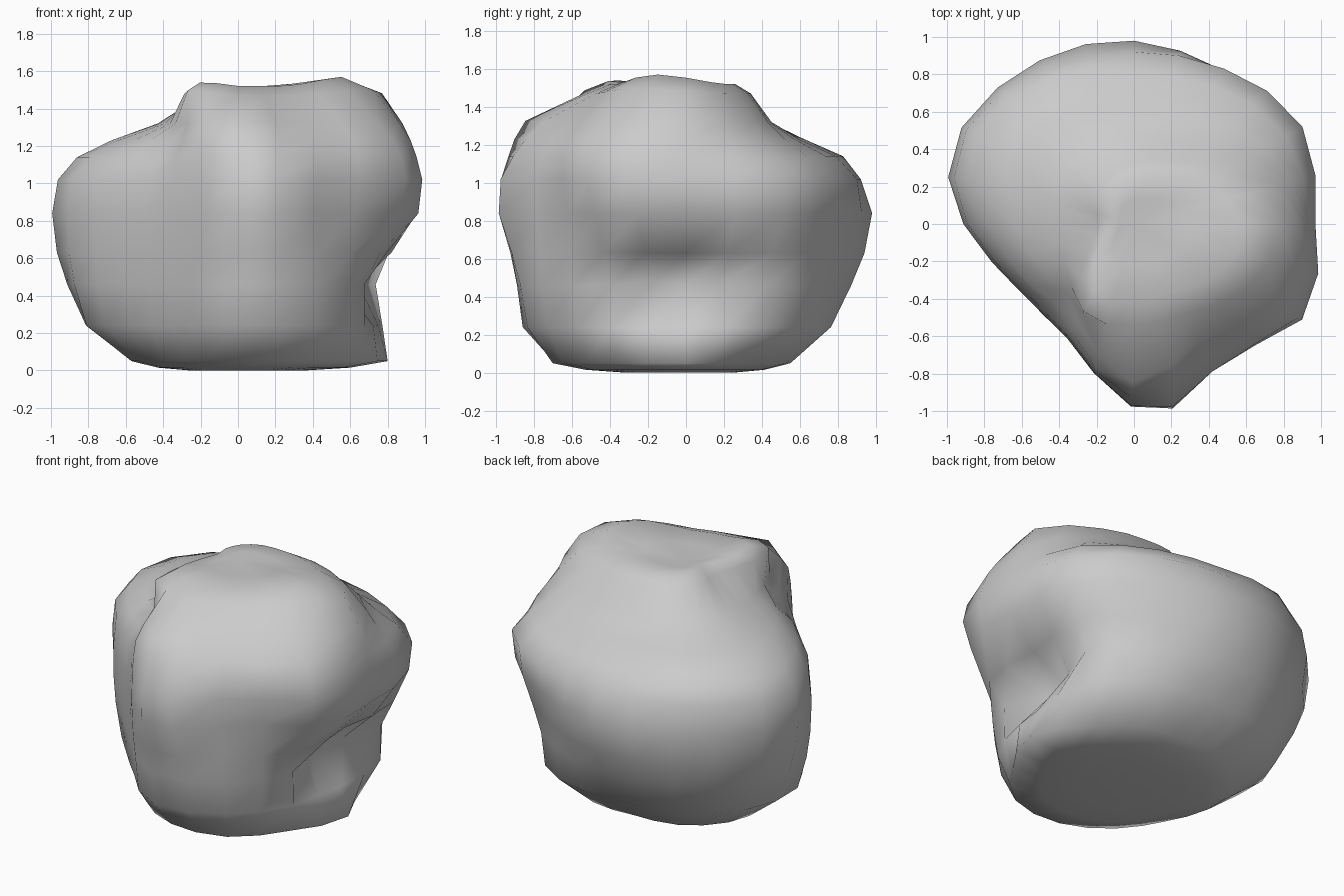
import bpy, bmesh, math
from mathutils import Vector

cube = bpy.data.objects.get("Cube")
if cube:
    bpy.data.objects.remove(cube, do_unlink=True)

# Stone colour
stone = bpy.data.materials.new("stone grey")
stone.use_nodes = True
colour = (0.6, 0.6, 0.6, 1)
stone.diffuse_color = colour
stone.node_tree.nodes["Principled BSDF"].inputs["Base Color"].default_value = colour

# Horizontal outlines: height, then radius in hundredths every thirty degrees from +x
sections = {
    0.05: (80, 66, 61, 54, 58, 60, 57, 54, 60, 69, 75, 73),
    0.24: (75, 85, 83, 76, 81, 85, 81, 67, 68, 86, 84, 78),
    0.46: (52, 85, 86, 87, 92, 96, 87, 69, 70, 89, 88, 79),
    0.63: (78, 93, 90, 94, 98, 101, 88, 71, 71, 92, 91, 90),
    0.84: (96, 102, 95, 98, 101, 103, 88, 71, 71, 94, 92, 103),
    1.02: (97, 104, 96, 92, 97, 101, 87, 69, 70, 94, 91, 106),
    1.14: (94, 94, 85, 81, 91, 93, 79, 64, 69, 92, 87, 102),
    1.23: (92, 82, 66, 60, 70, 74, 64, 54, 66, 90, 81, 96),
    1.32: (88, 72, 51, 45, 46, 47, 42, 42, 58, 84, 71, 87),
    1.47: (77, 55, 39, 33, 28, 23, 19, 28, 52, 54, 55, 69),
}

# Local pushes: place, reach, movement
pushes = [
    ((0.55, -0.15, 1.53), 0.40, (0.0, 0.0, 0.05)),      # high corner of the top
    ((-0.95, 0.25, 0.82), 0.55, (-0.06, 0.0, 0.0)),     # left shoulder
    ((0.22, -0.90, 0.92), 0.42, (-0.04, -0.09, 0.0)),   # front nose
    ((0.68, -0.68, 0.85), 0.50, (-0.07, 0.07, 0.0)),    # hollow beside the nose
    ((0.62, -0.16, 0.46), 0.30, (-0.08, 0.0, 0.02)),    # undercut on the left side
    ((-0.38, -0.48, 1.22), 0.22, (0.06, 0.07, -0.02)),  # gully beside the top
    ((-0.22, -0.44, 1.50), 0.25, (-0.01, -0.02, 0.03)), # horn at the top's edge
    ((-0.10, -0.83, 1.30), 0.16, (-0.02, -0.02, 0.02)), # small front knob
]


def refine(outline):
    """Double a closed outline with smooth in-between values."""
    n = len(outline)
    result = []
    for i in range(n):
        a, b, c, d = (outline[(i + k) % n] / 100 for k in (-1, 0, 1, 2))
        result += [b, (9 * (b + c) - a - d) / 16]
    return result


def shape(point):
    """Apply the local pushes with a soft falloff."""
    moved = point.copy()
    for place, reach, movement in pushes:
        t = 1 - (point - Vector(place)).length / reach
        if t > 0:
            moved += Vector(movement) * (t * t * (3 - 2 * t))
    return moved


# Stack of rings, with smaller rings rounding off the base and the crown
rings = [(z, refine(outline)) for z, outline in sections.items()]
base, crown = rings[0][1], rings[-1][1]
rings.insert(0, (0.015, [r * 0.75 for r in base]))
rings.insert(0, (0.0, [r * 0.45 for r in base]))
rings.append((1.52, [r * 0.76 for r in crown]))
rings.append((1.52, [r * 0.4 for r in crown]))

bm = bmesh.new()
loops = []
for z, radii in rings:
    step = math.tau / len(radii)
    loops.append([bm.verts.new(shape(Vector((r * math.cos(i * step), r * math.sin(i * step), z))))
                  for i, r in enumerate(radii)])
count = len(loops[0])
for low, high in zip(loops, loops[1:]):
    for i in range(count):
        j = (i + 1) % count
        bm.faces.new((low[i], low[j], high[j], high[i]))

# Close the underside and the crown
for loop, z in ((loops[0], 0.0), (loops[-1], 1.51)):
    middle = bm.verts.new((0, 0, z))
    for i in range(count):
        bm.faces.new((loop[i], loop[(i + 1) % count], middle))
bmesh.ops.recalc_face_normals(bm, faces=bm.faces)
for face in bm.faces:
    face.smooth = True

mesh = bpy.data.meshes.new("boulder")
bm.to_mesh(mesh)
bm.free()
mesh.materials.append(stone)
boulder = bpy.data.objects.new("boulder", mesh)
bpy.context.collection.objects.link(boulder)
